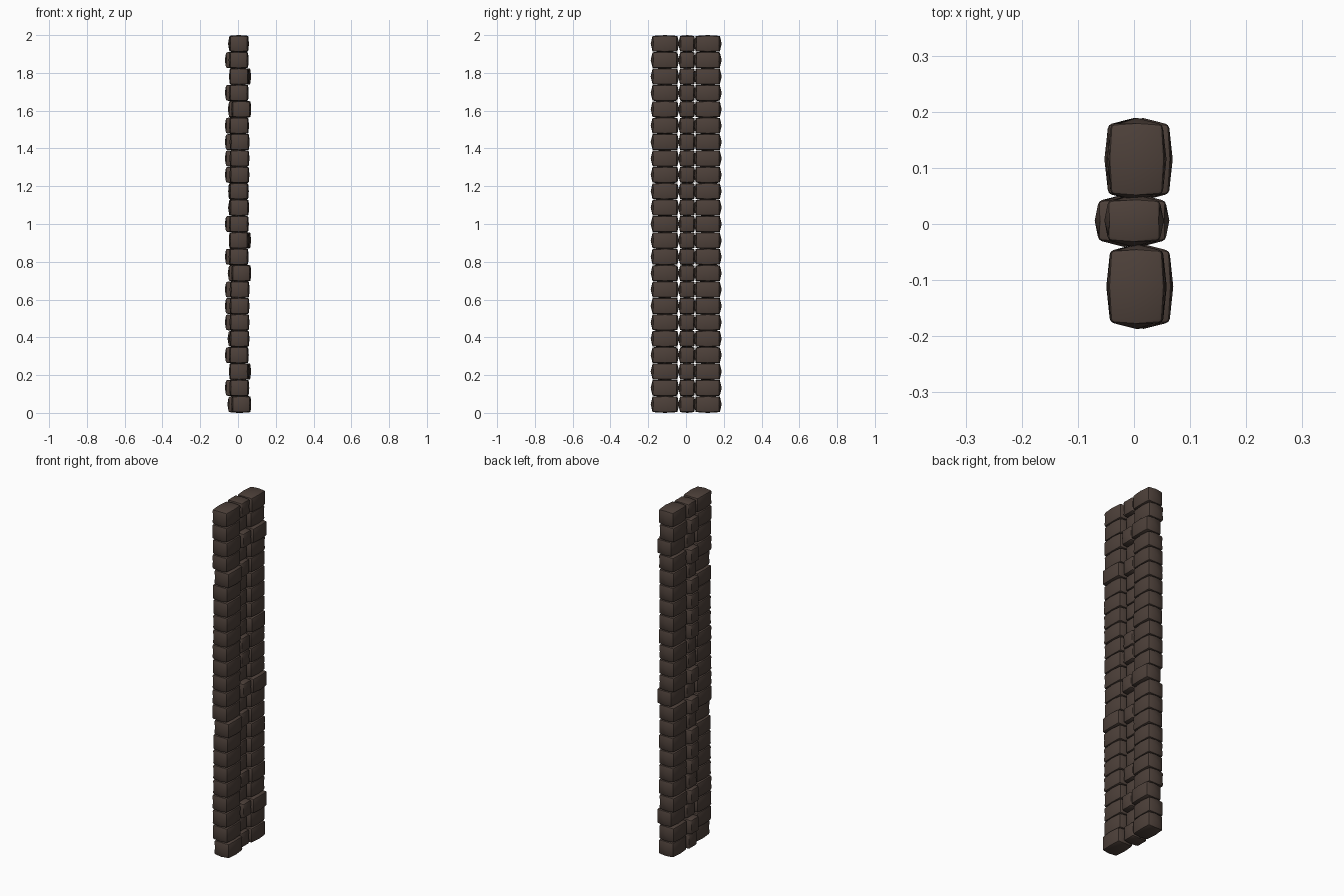
import bpy, bmesh, math, random

if "Cube" in bpy.data.objects:
    bpy.data.objects.remove(bpy.data.objects["Cube"])

random.seed(4)
ROWS = 23
HZ = 0.0455                      # half height, courses touch with slight overlap

stone = bpy.data.materials.new("dark brown stone")
stone.diffuse_color = (0.075, 0.052, 0.042, 1)
stone.use_nodes = True
stone.node_tree.nodes["Principled BSDF"].inputs["Base Color"].default_value = stone.diffuse_color


def add_brick(bm, centre, half):
    """Pillowed brick: 2x2x2 box with swollen face centres and rounded edges."""
    tmp = bmesh.new()
    bmesh.ops.create_cube(tmp, size=2)
    bmesh.ops.subdivide_edges(tmp, edges=tmp.edges[:], cuts=1, use_grid_fill=True)
    hx, hy, hz = half
    for v in tmp.verts:
        a, b, c = v.co
        v.co = (a * (hx - 0.004 * abs(b) - 0.003 * abs(c)),
                b * (hy - 0.009 * abs(a) - 0.003 * abs(c)),
                c * (hz - 0.003 * abs(a) - 0.002 * abs(b)))
    sharp = [e for e in tmp.edges if e.calc_face_angle(0) > math.radians(45)]
    bmesh.ops.bevel(tmp, geom=sharp, offset=0.007, segments=2, profile=0.5, affect='EDGES')
    bmesh.ops.translate(tmp, verts=tmp.verts[:], vec=centre)
    me = bpy.data.meshes.new("tmp")
    tmp.to_mesh(me)
    tmp.free()
    bm.from_mesh(me)
    bpy.data.meshes.remove(me)


def column(name, y0, y1, x, shifts):
    """Stack of bricks; shifts maps row number from the top to an x offset."""
    bm = bmesh.new()
    for r in range(ROWS):
        z = 2 - HZ - r * (2 - 2 * HZ) / (ROWS - 1)
        dx = shifts.get(r + 1, random.uniform(-0.003, 0.003))
        add_brick(bm, (x + dx, (y0 + y1) / 2, z), (0.053, (y1 - y0) / 2, HZ))
    me = bpy.data.meshes.new(name)
    bm.to_mesh(me)
    bm.free()
    me.materials.append(stone)
    ob = bpy.data.objects.new(name, me)
    bpy.context.collection.objects.link(ob)
    bpy.context.view_layer.objects.active = ob
    ob.select_set(True)
    bpy.ops.object.shade_smooth_by_angle(angle=math.radians(35))
    ob.select_set(False)


# Bricks that stand proud of the wall to the left or right
left = {r: -0.015 for r in (2, 4, 6, 7, 8, 9, 12, 14, 16, 17, 18, 20, 22)}
right = {r: 0.012 for r in (3, 13, 21)}

column("front_bricks", -0.187, -0.036, 0.006, {r: 0.011 for r in (5, 15, 23)})
column("middle_bricks", -0.041, 0.053, -0.002, {**left, **right})
column("back_bricks", 0.042, 0.189, 0.003, {r: 0.013 for r in (3, 13, 21)})
